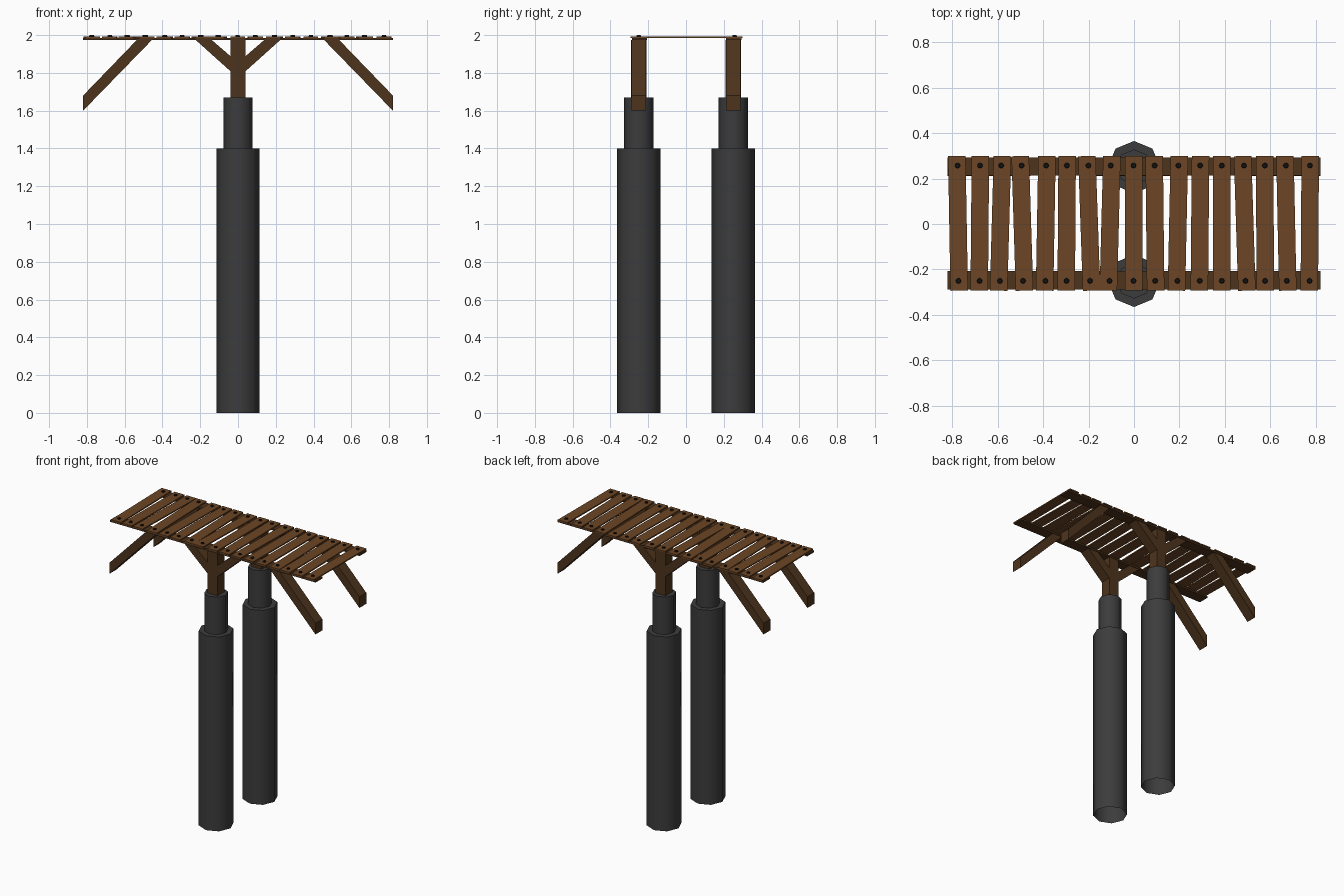
import bpy, bmesh, math

if "Cube" in bpy.data.objects:
    bpy.data.objects.remove(bpy.data.objects["Cube"])


def material(name, rgb):
    m = bpy.data.materials.new(name)
    m.diffuse_color = (*rgb, 1)
    m.use_nodes = True
    m.node_tree.nodes["Principled BSDF"].inputs["Base Color"].default_value = m.diffuse_color
    return m


PLANK = material("plank_wood", (0.15, 0.06, 0.018))
BEAM = material("beam_wood", (0.075, 0.034, 0.012))
STONE = material("dark_pile", (0.045, 0.045, 0.045))
IRON = material("dark_iron", (0.006, 0.006, 0.006))


def finish(bm, name, mat, loc=(0, 0, 0), rot=0):
    bmesh.ops.recalc_face_normals(bm, faces=bm.faces)
    me = bpy.data.meshes.new(name)
    bm.to_mesh(me)
    bm.free()
    ob = bpy.data.objects.new(name, me)
    bpy.context.collection.objects.link(ob)
    ob.location = loc
    ob.rotation_euler.z = rot
    me.materials.append(mat)
    return ob


def box(name, mat, loc, size, rot=0):
    bm = bmesh.new()
    bmesh.ops.create_cube(bm, size=1)
    bmesh.ops.scale(bm, vec=size, verts=bm.verts)
    return finish(bm, name, mat, loc, rot)


# prism with an x-z profile, extruded along y
def prism(name, mat, profile, y, depth):
    bm = bmesh.new()
    f = bm.faces.new([bm.verts.new((x, -depth / 2, z)) for x, z in profile])
    ext = bmesh.ops.extrude_face_region(bm, geom=[f])["geom"]
    bmesh.ops.translate(bm, vec=(0, depth, 0),
                        verts=[v for v in ext if isinstance(v, bmesh.types.BMVert)])
    return finish(bm, name, mat, (0, y, 0))


# stepped octagonal pile, open underneath
def pile(name, y):
    bm = bmesh.new()
    rings = []
    for r, z in [(0.115, 0), (0.115, 1.4), (0.078, 1.4), (0.078, 1.67)]:
        rings.append([bm.verts.new((r * math.cos(i * math.pi / 4),
                                    r * math.sin(i * math.pi / 4), z)) for i in range(8)])
    for a, b in zip(rings, rings[1:]):
        for i in range(8):
            j = (i + 1) % 8
            bm.faces.new((a[i], a[j], b[j], b[i]))
    bm.faces.new(rings[-1])
    ob = finish(bm, name, STONE, (0, y, 0))
    bpy.ops.object.select_all(action='DESELECT')
    ob.select_set(True)
    bpy.context.view_layer.objects.active = ob
    bpy.ops.object.shade_smooth_by_angle(angle=math.radians(60))


OUTER = [(0.455, 1.975), (0.535, 1.975), (0.82, 1.68), (0.82, 1.60)]
INNER = [(0.03, 1.80), (0.225, 1.975), (0.14, 1.975), (0.03, 1.88)]

# two identical frames: pile, post, rail and braces
for side, y in (("front", -0.25), ("back", 0.25)):
    pile(side + "_pile", y)
    box(side + "_post", BEAM, (0, y, 1.82), (0.08, 0.08, 0.31))
    box(side + "_rail", BEAM, (0, y + 0.003, 1.979), (1.64, 0.08, 0.012))
    for hand, s in (("left", -1), ("right", 1)):
        for kind, prof in (("outer", OUTER), ("inner", INNER)):
            prism(f"{side}_{hand}_{kind}_brace", BEAM,
                  [(s * x, z) for x, z in prof], y, 0.078)

# slightly crooked deck planks (x position, tilt in degrees) with nails
DECK = [(-.774, 1), (-.678, -.5), (-.587, -1.6), (-.491, 1.8), (-.388, -1),
        (-.296, -.4), (-.197, 2), (-.105, -1.5), (-.002, 0), (.092, .6),
        (.193, -1.2), (.29, -.5), (.386, 0), (.487, 1.8), (.576, .3),
        (.67, 1.2), (.773, -.4)]
for i, (x, deg) in enumerate(DECK, 1):
    box(f"plank_{i}", PLANK, (x, 0.003, 1.989), (0.077, 0.592, 0.009), math.radians(deg))
    for side, y in (("front", -0.25), ("back", 0.257)):
        bm = bmesh.new()
        bmesh.ops.create_cone(bm, cap_ends=True, segments=8, radius1=0.013,
                              radius2=0.010, depth=0.009)
        t = math.tan(math.radians(deg))
        finish(bm, f"{side}_nail_{i}", IRON, (x - y * t * 0.4, y, 1.9955))
